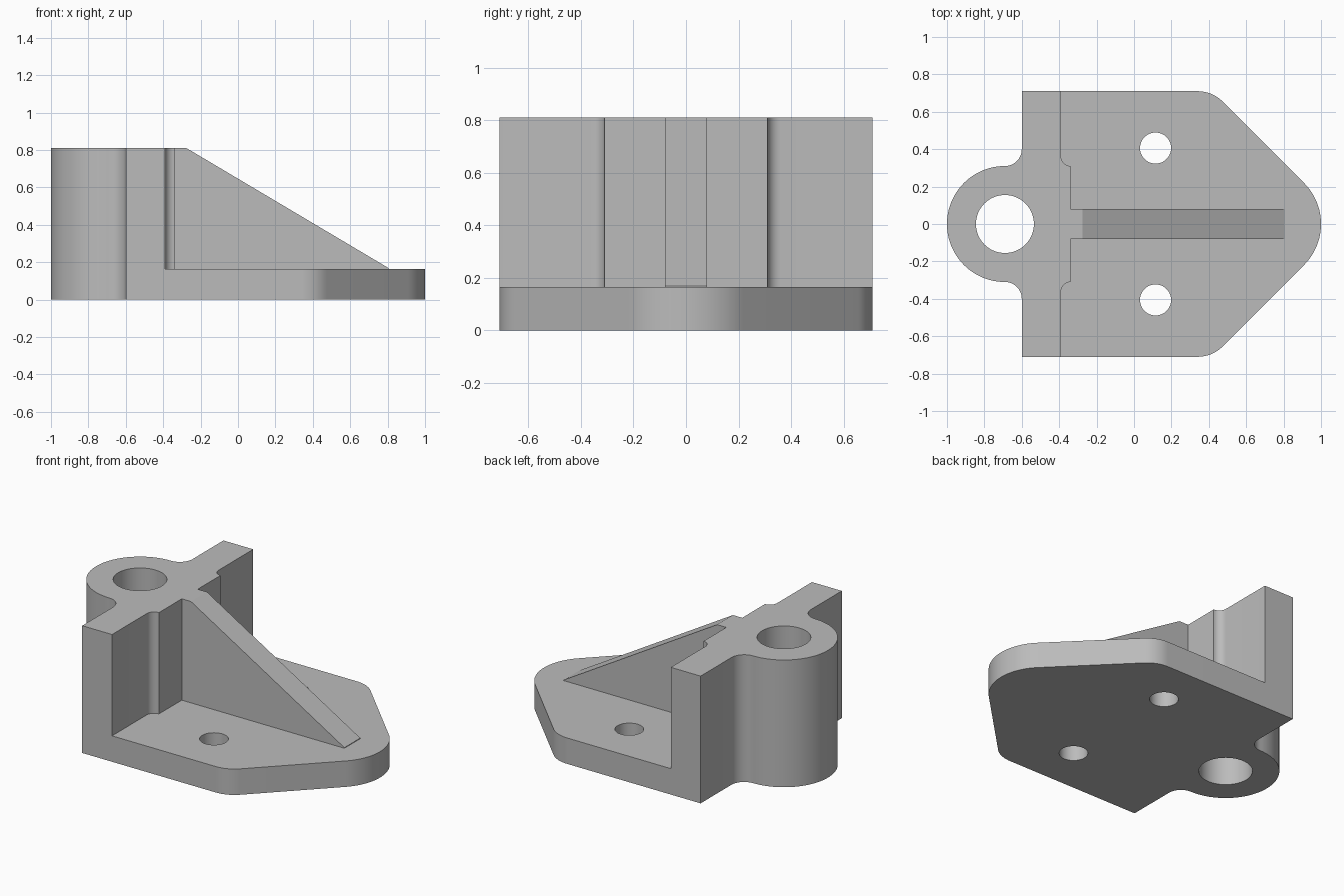
import bpy
import bmesh
from math import sin, cos, radians

cube = bpy.data.objects.get("Cube")
if cube:
    bpy.data.objects.remove(cube, do_unlink=True)

BASE_H, TOP = 0.165, 0.81
WALL_BACK, WALL_FRONT, PAD_FRONT = -0.6, -0.39, -0.34
HALF_W, RIB_HALF = 0.71, 0.08
BORE_X, BOSS_R = -0.69, 0.31

grey = bpy.data.materials.new("Cast grey")
grey.use_nodes = True
grey.diffuse_color = (0.5, 0.5, 0.5, 1)
grey.node_tree.nodes["Principled BSDF"].inputs["Base Color"].default_value = (0.5, 0.5, 0.5, 1)


def arc(cx, cy, r, start, end, steps):
    angles = [radians(start + (end - start) * i / steps) for i in range(steps + 1)]
    return [(cx + r * cos(a), cy + r * sin(a)) for a in angles]


def circle(cx, cy, r):
    return arc(cx, cy, r, 0, 360, 64)[:-1]


def mirrored(half):
    """Close a half outline running from y > 0 with its mirror image."""
    return half + [(x, -y) for x, y in reversed(half) if abs(y) > 1e-5]


def extrude(name, loops, z0, z1):
    """Solid from an outline and its hole loops."""
    curve = bpy.data.curves.new(name, "CURVE")
    curve.dimensions = "2D"
    curve.fill_mode = "BOTH"
    curve.extrude = (z1 - z0) / 2
    for loop in loops:
        spline = curve.splines.new("POLY")
        spline.points.add(len(loop) - 1)
        for point, (x, y) in zip(spline.points, loop):
            point.co = (x, y, 0, 1)
        spline.use_cyclic_u = True
    obj = bpy.data.objects.new(name, curve)
    bpy.context.collection.objects.link(obj)
    bpy.ops.object.select_all(action="DESELECT")
    obj.select_set(True)
    bpy.context.view_layer.objects.active = obj
    bpy.ops.object.convert(target="MESH")
    obj = bpy.context.object
    obj.name = name
    bm = bmesh.new()
    bm.from_mesh(obj.data)
    bmesh.ops.translate(bm, verts=bm.verts, vec=(0, 0, (z0 + z1) / 2))
    bmesh.ops.remove_doubles(bm, verts=bm.verts, dist=1e-5)
    bmesh.ops.recalc_face_normals(bm, faces=bm.faces)
    bm.to_mesh(obj.data)
    bm.free()
    obj.data.materials.clear()
    obj.data.materials.append(grey)
    bpy.ops.object.shade_smooth_by_angle(angle=radians(30))
    return obj


# Filleted pad edge shared by the wall and the plate, from the middle outwards
pad_edge = arc(PAD_FRONT, 0.36, 0.05, 270, 180, 8) + [(WALL_FRONT, HALF_W)]

# Upright wall with the round boss and its bore
boss = arc(BORE_X, 0, BOSS_R, 90, 180, 32)
fillet = arc(BORE_X, BOSS_R + 0.09, 0.09, 0, -90, 12)
wall_half = pad_edge + [(WALL_BACK, HALF_W)] + fillet[:-1] + boss
extrude("upright_wall", [mirrored(wall_half), circle(BORE_X, 0, 0.155)], 0, TOP)

# Base plate with rounded corners, round nose and two bolt holes
plate_half = pad_edge + arc(0.34, 0.52, 0.19, 90, 45, 12) + arc(0.69, 0, 0.31, 45, 0, 16)
bolt_holes = [circle(0.115, s * 0.406, 0.083) for s in (1, -1)]
extrude("base_plate", [mirrored(plate_half)] + bolt_holes, 0, BASE_H)

# Sloping stiffener rib, extruded across the width from its side profile
bm = bmesh.new()
profile = [(PAD_FRONT, BASE_H), (0.805, BASE_H), (0.805, BASE_H + 0.004),
           (-0.275, TOP), (PAD_FRONT, TOP)]
side = bm.faces.new([bm.verts.new((x, -RIB_HALF, z)) for x, z in profile])
swept = bmesh.ops.extrude_face_region(bm, geom=[side])["geom"]
bmesh.ops.translate(bm, verts=[v for v in swept if isinstance(v, bmesh.types.BMVert)],
                    vec=(0, 2 * RIB_HALF, 0))
bmesh.ops.recalc_face_normals(bm, faces=bm.faces)
rib_mesh = bpy.data.meshes.new("stiffener_rib")
bm.to_mesh(rib_mesh)
bm.free()
rib_mesh.materials.append(grey)
bpy.context.collection.objects.link(bpy.data.objects.new("stiffener_rib", rib_mesh))
